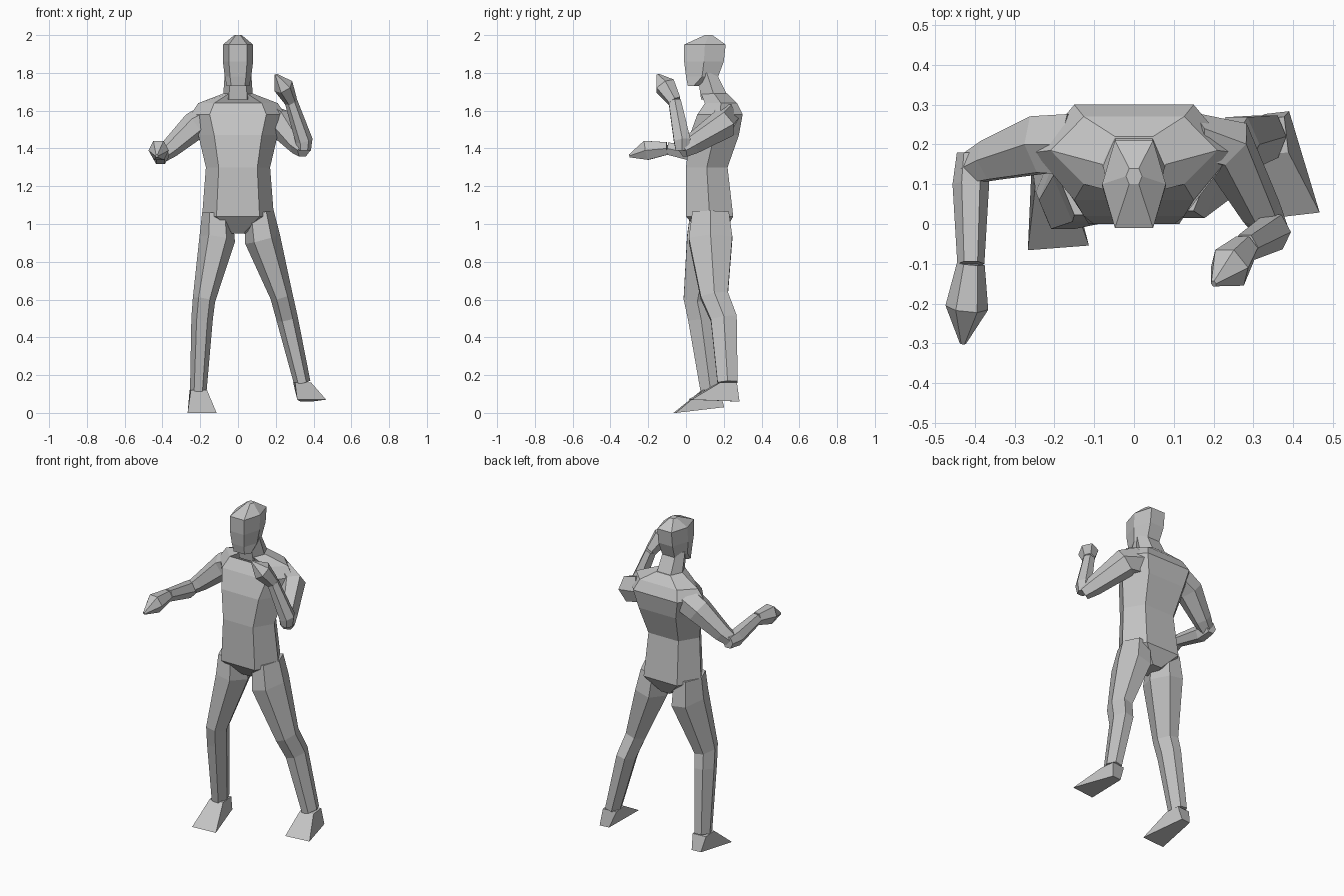
import bpy, bmesh, math
from mathutils import Vector

if "Cube" in bpy.data.objects:
    bpy.data.objects.remove(bpy.data.objects["Cube"], do_unlink=True)

FRONT_AXIS = Vector((0, 1, 0))
UP_AXIS = Vector((0, 0, 1))

grey = bpy.data.materials.new("plain grey")
grey.use_nodes = True
grey.diffuse_color = (.55, .55, .55, 1)
grey.node_tree.nodes["Principled BSDF"].inputs["Base Color"].default_value = grey.diffuse_color


def loft(name, rings):
    """Skin a list of point rings, cap both ends and make a flat shaded object."""
    bm = bmesh.new()
    loops = [[bm.verts.new(point) for point in ring] for ring in rings]
    for lower, upper in zip(loops, loops[1:]):
        for i in range(len(lower)):
            bm.faces.new((lower[i - 1], lower[i], upper[i], upper[i - 1]))
    bm.faces.new(loops[0])
    bm.faces.new(loops[-1])
    bmesh.ops.recalc_face_normals(bm, faces=bm.faces)
    mesh = bpy.data.meshes.new(name)
    bm.to_mesh(mesh)
    bm.free()
    mesh.materials.append(grey)
    bpy.context.collection.objects.link(bpy.data.objects.new(name, mesh))


def body(name, *sections):
    """Six sided trunk; each section is height, half width, front and back."""
    rings = []
    for height, width, front, back in sections:
        middle = (front + back) / 2
        inner = width * .6
        rings.append([(-inner, front, height), (inner, front, height), (width, middle, height),
                      (inner, back, height), (-inner, back, height), (-width, middle, height)])
    loft(name, rings)


def limb(name, joints, radii, depth=1.1, axis=FRONT_AXIS):
    """Six sided tube that follows the joints, with one radius for each."""
    rings = []
    for i, (joint, radius) in enumerate(zip(joints, radii)):
        before = joints[max(i - 1, 0)]
        after = joints[min(i + 1, len(joints) - 1)]
        along = (after - before).normalized()
        across = axis.cross(along).normalized()
        outward = along.cross(across) * depth
        ring = []
        for side in range(6):
            angle = math.tau * side / 6
            ring.append(joint + radius * (across * math.cos(angle) + outward * math.sin(angle)))
        rings.append(ring)
    loft(name, rings)


def foot(name, ankle, heel, toe):
    """Wedge from a square ankle down to a sole that widens to the toes."""
    forward = (toe - heel) * Vector((1, 1, 0))
    across = forward.normalized().cross(UP_AXIS)
    reach = forward.normalized() * .045
    top = [ankle + reach + across * .043, ankle + reach - across * .043,
           ankle - reach - across * .043, ankle - reach + across * .043]
    sole = [toe + across * .077, toe - across * .077,
            heel - across * .03, heel + across * .03]
    loft(name, [top, sole])


# Trunk and head
body("torso", (.95, .05, .08, .2), (1.04, .19, 0, .25), (1.3, .17, 0, .22),
     (1.47, .21, .02, .28), (1.58, .25, .06, .3), (1.64, .21, .1, .27), (1.69, .08, .08, .22))
body("neck", (1.66, .08, .08, .23), (1.8, .07, .06, .16))
body("head", (1.73, .06, .01, .07), (1.78, .07, 0, .17), (1.86, .08, -.01, .2),
     (1.95, .08, -.01, .21), (2, .02, .1, .14))

# Legs and feet, from hip to toe
leg_radii = (.08, .095, .06, .057, .044)
right_ankle = Vector((-.21, .13, .12))
left_ankle = Vector((.34, .22, .16))
limb("right_leg", [Vector((-.11, .12, 1.06)), Vector((-.11, .12, .92)), Vector((-.18, .06, .6)),
                   Vector((-.19, .08, .5)), right_ankle], leg_radii, depth=1.4)
limb("left_leg", [Vector((.11, .13, 1.06)), Vector((.13, .13, .92)), Vector((.23, .15, .62)),
                  Vector((.26, .2, .5)), left_ankle], leg_radii, depth=1.4)
foot("right_foot", right_ankle, Vector((-.21, .2, .03)), Vector((-.19, -.06, 0)))
foot("left_foot", left_ankle, Vector((.36, .28, .06)), Vector((.39, .02, .07)))

# Right arm, reaching forward
arm_radii = (.08, .075, .052, .04)
hand_radii = (.035, .054, .008)
right_elbow = Vector((-.41, .14, 1.36))
right_wrist = Vector((-.41, -.1, 1.4))
limb("right_upper_arm", [Vector((-.15, .2, 1.56)), Vector((-.23, .2, 1.52)),
                         Vector((-.36, .16, 1.4)), right_elbow], arm_radii)
limb("right_forearm", [right_elbow + FRONT_AXIS * .04, right_elbow - FRONT_AXIS * .04,
                       right_wrist], (.035, .046, .034), axis=UP_AXIS)
limb("right_hand", [right_wrist, Vector((-.42, -.21, 1.39)), Vector((-.43, -.3, 1.36))],
     hand_radii, axis=UP_AXIS)

# Left arm, bent with the hand raised
left_elbow = Vector((.35, -.02, 1.39))
left_wrist = Vector((.28, -.06, 1.65))
limb("left_upper_arm", [Vector((.15, .2, 1.56)), Vector((.23, .2, 1.53)),
                        Vector((.32, .03, 1.42)), left_elbow], arm_radii, axis=UP_AXIS)
limb("left_forearm", [left_elbow, left_elbow + UP_AXIS * .05, left_wrist], (.036, .046, .034))
limb("left_hand", [left_wrist, Vector((.24, -.11, 1.73)), Vector((.2, -.15, 1.79))], hand_radii)
